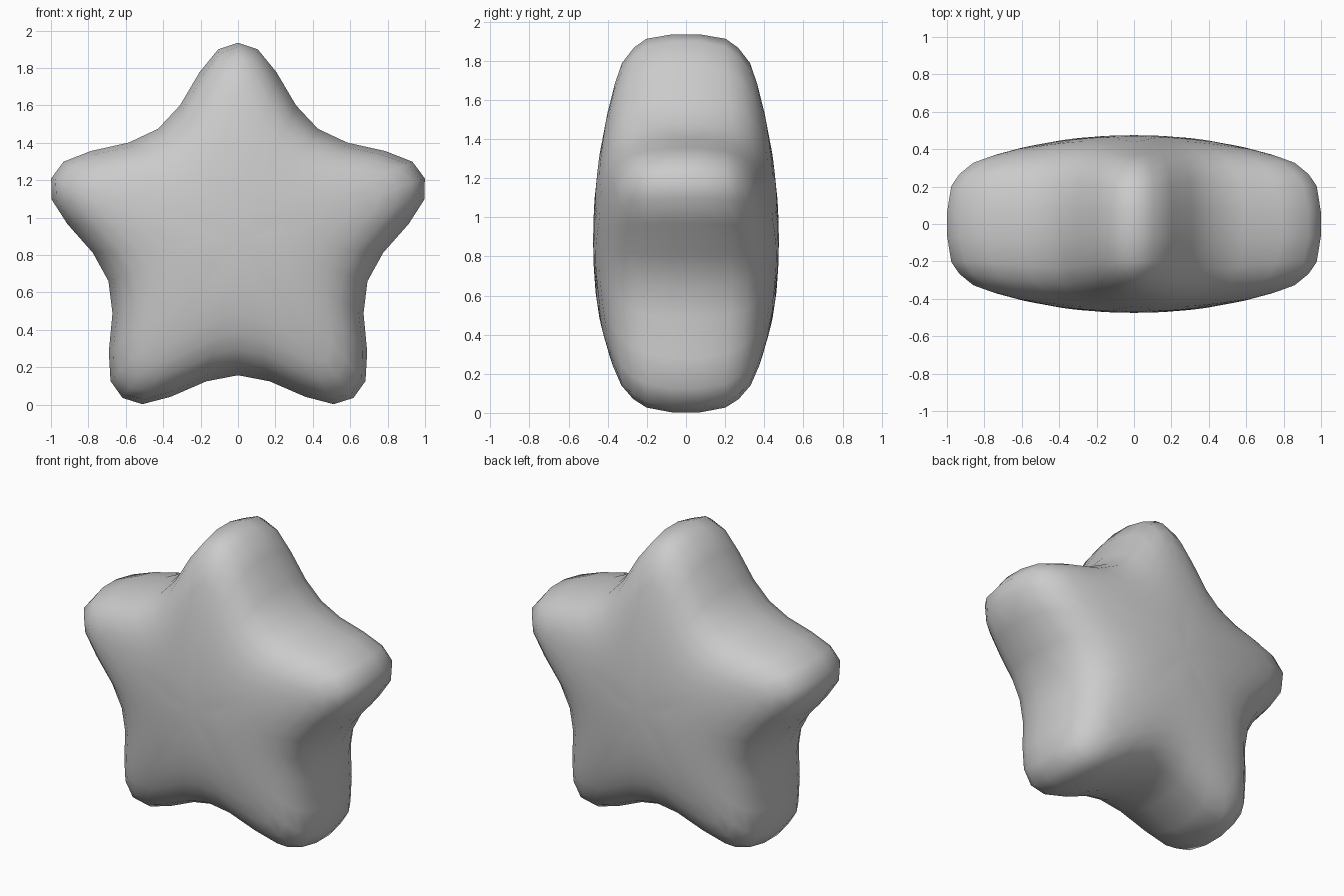
import bpy, bmesh, math

if "Cube" in bpy.data.objects:
    bpy.data.objects.remove(bpy.data.objects["Cube"])

CENTRE_Z = 0.885
# Half of one upright arm, tip to valley (x, z from the centre)
half = [(0, 1.05), (0.105, 1.015), (0.205, 0.893), (0.31, 0.715), (0.428, 0.589)]
side_weight = [0, 0.35, 0.8, 1, 1]      # 0 on the arm ridge, 1 in the valley
arm = [(-x, z, w) for (x, z), w in zip(half[3:0:-1], side_weight[3:0:-1])]
arm += [(x, z, w) for (x, z), w in zip(half, side_weight)]

# Five-fold outline
outline = []
for k in range(5):
    c, s = math.cos(math.radians(72 * k)), math.sin(math.radians(72 * k))
    outline += [(x * c + z * s, z * c - x * s, w) for x, z, w in arm]

# Rings: (scale on ridge, scale in valley, depth on ridge, depth in valley)
rim = [(0.2, 0.18, 1, 1), (0.42, 0.37, 1, 1), (0.62, 0.55, 1, 0.99),
       (0.76, 0.69, 1, 0.965), (0.86, 0.81, 0.985, 0.905),
       (0.935, 0.9, 0.87, 0.79), (0.978, 0.96, 0.7, 0.6), (1.0, 1.0, 0.245, 0.22)]
rings = [(r, -1) for r in rim] + [(r, 1) for r in reversed(rim)]


def ring_point(ring, side, x, z, w):
    s = ring[0] + (ring[1] - ring[0]) * w
    f = ring[2] + (ring[3] - ring[2]) * w
    x, z = x * s, z * s
    return x, side * f * (0.475 - 0.175 * (x * x + z * z)), CENTRE_Z + z


# Puffy star body
bm = bmesh.new()
loops = [[bm.verts.new(ring_point(r, side, *p)) for p in outline] for r, side in rings]
n = len(outline)
for a, b in zip(loops, loops[1:]):
    for i in range(n):
        j = (i + 1) % n
        bm.faces.new((a[i], a[j], b[j], b[i]))
for loop, y in ((loops[0], -0.475), (loops[-1], 0.475)):
    pole = bm.verts.new((0, y, CENTRE_Z))
    for i in range(n):
        bm.faces.new((loop[i], loop[(i + 1) % n], pole))
bmesh.ops.recalc_face_normals(bm, faces=bm.faces)
for face in bm.faces:
    face.smooth = True

mesh = bpy.data.meshes.new("puffy_star")
bm.to_mesh(mesh)
bm.free()
star = bpy.data.objects.new("puffy_star", mesh)
bpy.context.collection.objects.link(star)
